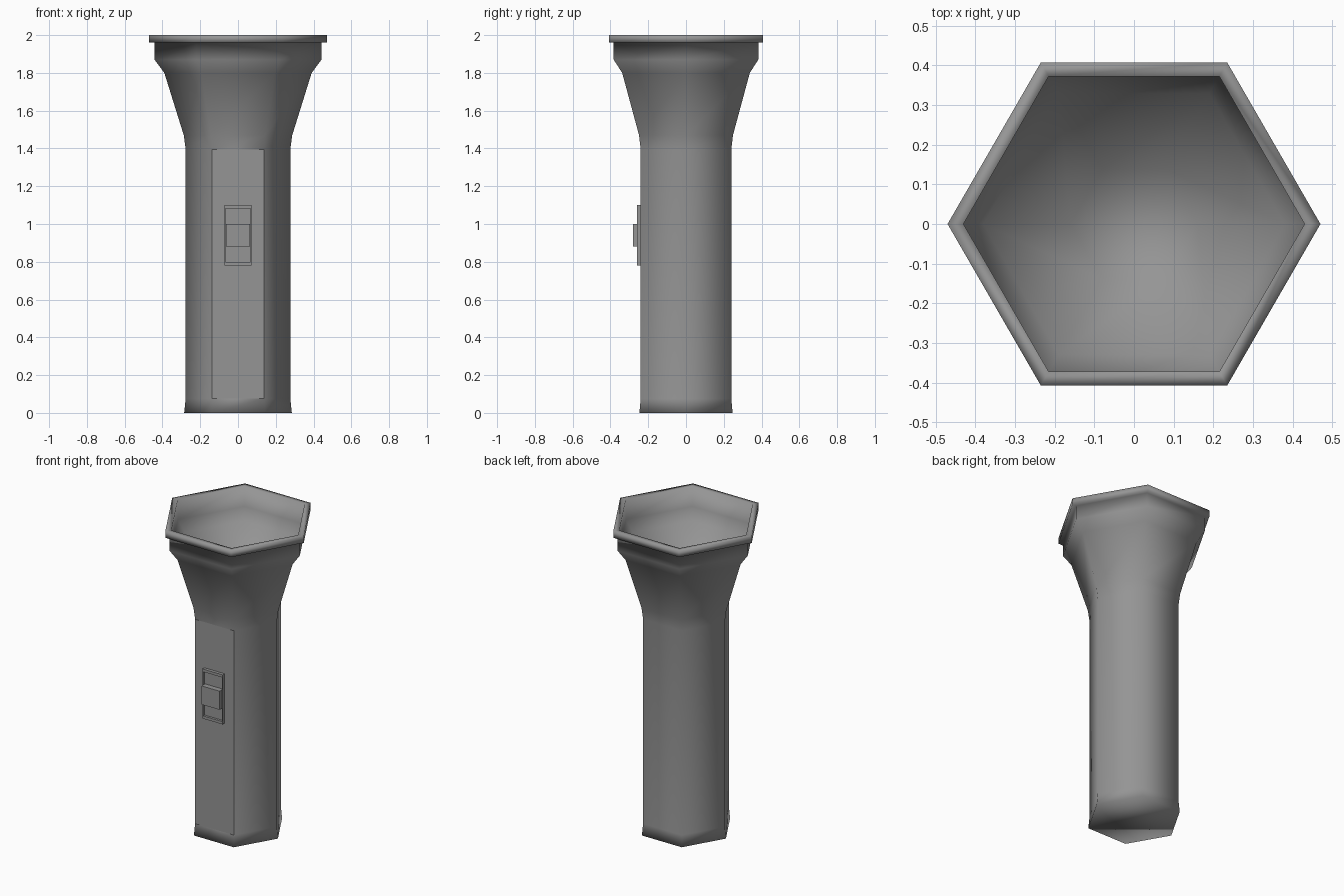
import bpy, bmesh, math

if "Cube" in bpy.data.objects:
    bpy.data.objects.remove(bpy.data.objects["Cube"])

grey = bpy.data.materials.new("mid grey")
grey.diffuse_color = (0.3, 0.3, 0.3, 1)
grey.use_nodes = True
grey.node_tree.nodes["Principled BSDF"].inputs["Base Color"].default_value = grey.diffuse_color


def finish(name, bm):
    mesh = bpy.data.meshes.new(name)
    bm.to_mesh(mesh)
    bm.free()
    mesh.materials.append(grey)
    ob = bpy.data.objects.new(name, mesh)
    bpy.context.collection.objects.link(ob)
    return ob


def hex_lathe(name, profile, cap_start=False, cap_end=False, flat_front=None):
    """Six-sided turned shape, smooth shaded, corners on the x axis."""
    bm = bmesh.new()
    rings = []
    for r, z in profile:
        rings.append([bm.verts.new((r * math.cos(math.radians(60 * i)),
                                    r * math.sin(math.radians(60 * i)), z))
                      for i in range(6)])
    for a, b in zip(rings, rings[1:]):
        for i in range(6):
            j = (i + 1) % 6
            bm.faces.new((a[i], a[j], b[j], b[i]))
    if cap_start:
        bm.faces.new(rings[0][::-1])
    if cap_end:
        bm.faces.new(rings[-1])
    for f in bm.faces:
        f.smooth = True
    # The switch panel on the front stays flat, with crisp borders
    if flat_front is not None:
        for f in bm.faces:
            c = f.calc_center_median()
            if c.y < -0.2 and abs(c.x) < 0.01 and flat_front[0] < c.z < flat_front[1]:
                f.smooth = False
                for e in f.edges:
                    e.smooth = False
    return finish(name, bm)


def box(name, x, y0, y1, z0, z1):
    bm = bmesh.new()
    bmesh.ops.create_cube(bm, size=1)
    for v in bm.verts:
        v.co = (v.co.x * 2 * x, y0 if v.co.y < 0 else y1, z0 if v.co.z < 0 else z1)
    return finish(name, bm)


# Handle and flared head, rim and the hollow reflector in one continuous shell
hex_lathe("body", [(0.285, 0), (0.277, 0.075), (0.277, 1.395),
                   (0.287, 1.47), (0.39, 1.80), (0.442, 1.87), (0.442, 1.96),
                   (0.47, 1.96), (0.47, 2.0), (0.43, 2.0), (0.43, 1.87),
                   (0.38, 1.80), (0.16, 1.50)],
          cap_start=True, cap_end=True, flat_front=(0.1, 1.35))

# Switch frame: plate with an inset, recessed opening
frame = box("switch_frame", 0.072, -0.26, -0.238, 0.78, 1.10)
bm = bmesh.new()
bm.from_mesh(frame.data)
front = min(bm.faces, key=lambda f: f.calc_center_median().y)
bmesh.ops.inset_region(bm, faces=[front], thickness=0.008)
for v in front.verts:
    v.co.z += 0.012 if v.co.z < 0.94 else -0.012
hole = bmesh.ops.extrude_discrete_faces(bm, faces=[front])["faces"][0]
for v in hole.verts:
    v.co.y += 0.015
bmesh.ops.recalc_face_normals(bm, faces=bm.faces)
bm.to_mesh(frame.data)
bm.free()

# Sliding button
box("switch_button", 0.064, -0.28, -0.243, 0.88, 1.00)
